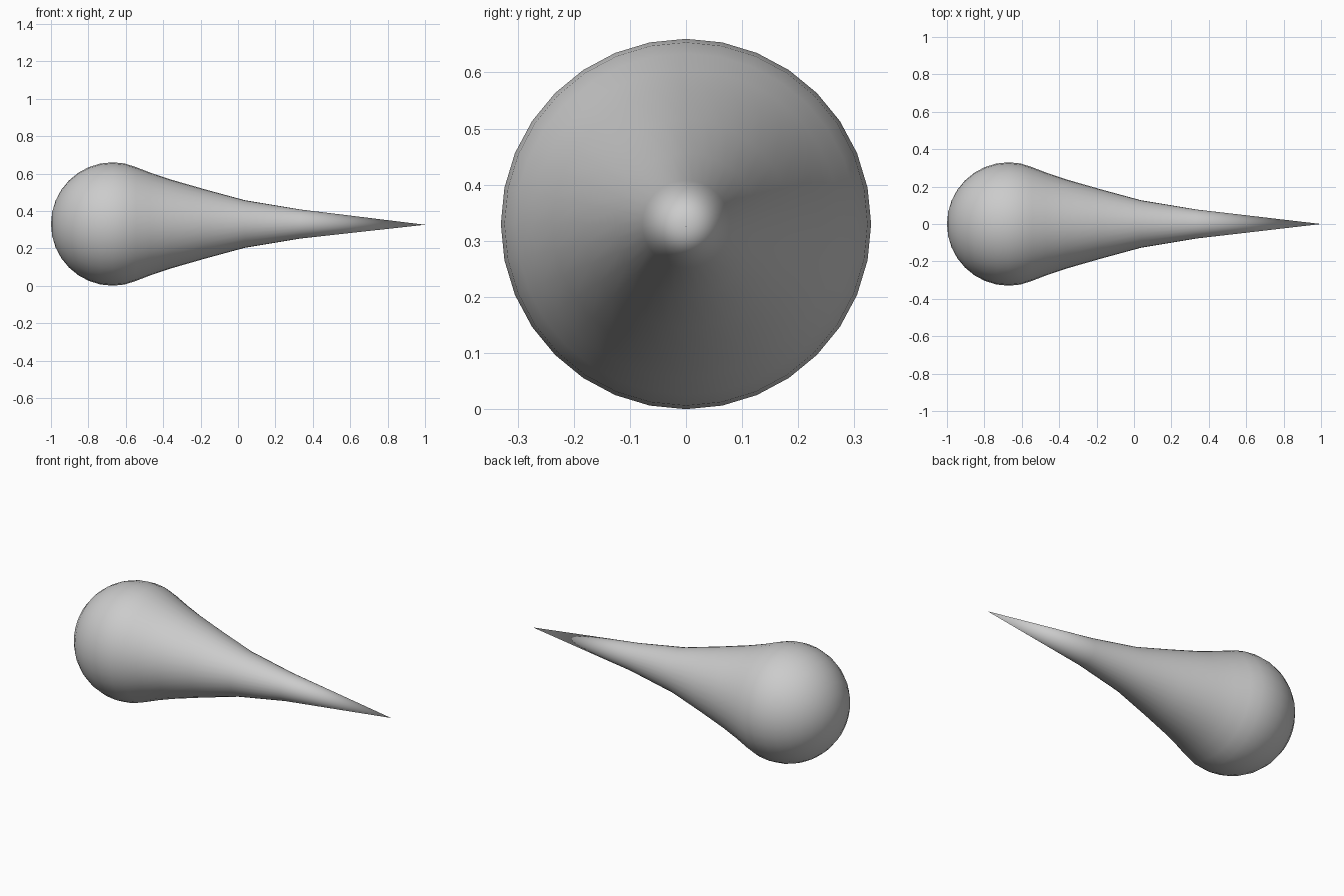
import bpy, bmesh, math

if "Cube" in bpy.data.objects:
    bpy.data.objects.remove(bpy.data.objects["Cube"])

SEG, R, CX, CZ = 32, 0.33, -0.67, 0.33

# Profile along x: round head, then a tail narrowing to a point
profile = [(CX - R * math.cos(i * math.pi / 16), R * math.sin(i * math.pi / 16))
           for i in range(1, 10)]
profile += [(-0.545, 0.304), (-0.47, 0.275), (-0.36, 0.238),
            (-0.18, 0.186), (0.037, 0.127), (0.33, 0.078)]

# Rings joined into one skin
bm = bmesh.new()
rings = []
for x, r in profile:
    rings.append([bm.verts.new((x, r * math.sin(2 * math.pi * k / SEG),
                                CZ + r * math.cos(2 * math.pi * k / SEG)))
                  for k in range(SEG)])
for a, b in zip(rings, rings[1:]):
    for k in range(SEG):
        n = (k + 1) % SEG
        bm.faces.new((a[k], a[n], b[n], b[k]))

# Pole of the head and tip of the tail
pole = bm.verts.new((CX - R, 0, CZ))
tip = bm.verts.new((1.0, 0, CZ - 0.004))
for k in range(SEG):
    n = (k + 1) % SEG
    bm.faces.new((pole, rings[0][n], rings[0][k]))
    bm.faces.new((tip, rings[-1][k], rings[-1][n]))

bmesh.ops.recalc_face_normals(bm, faces=bm.faces)
for f in bm.faces:
    f.smooth = True
mesh = bpy.data.meshes.new("teardrop")
bm.to_mesh(mesh)
bm.free()
bpy.context.collection.objects.link(bpy.data.objects.new("teardrop", mesh))
